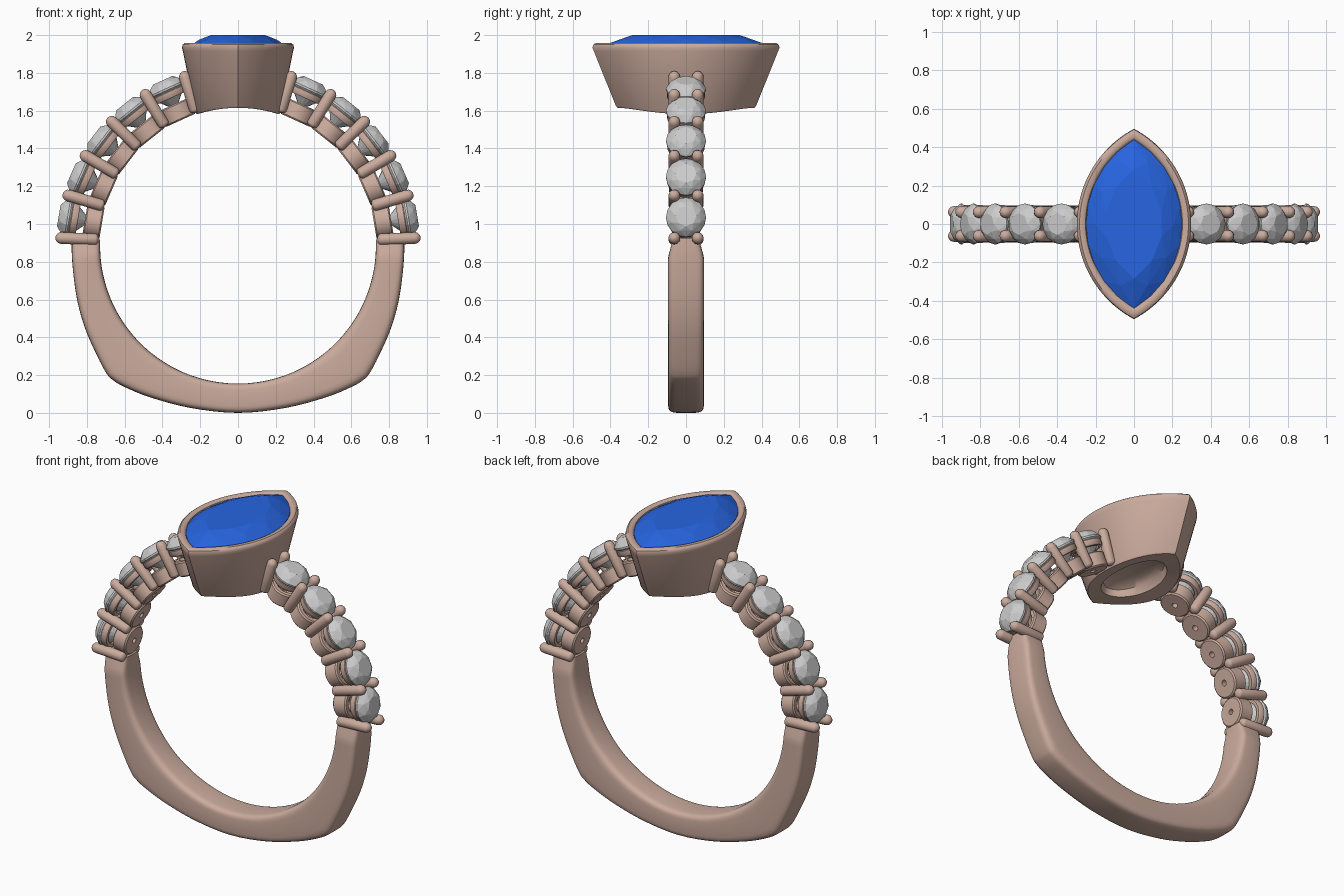
import bpy, bmesh
from math import sin, cos, pi, radians, sqrt, atan2
from mathutils import Matrix, Vector

if "Cube" in bpy.data.objects:
    bpy.data.objects.remove(bpy.data.objects["Cube"])

CZ, RI = 0.885, 0.73            # finger hole centre height and radius


def material(name, rgb):
    m = bpy.data.materials.new(name)
    m.diffuse_color = (*rgb, 1)
    m.use_nodes = True
    m.node_tree.nodes["Principled BSDF"].inputs["Base Color"].default_value = m.diffuse_color
    return m


GOLD = material("rose_metal", (0.60, 0.41, 0.34))
BLUE = material("blue_gem", (0.02, 0.13, 0.75))


def finish(name, bm, mat=None, smooth=True):
    bmesh.ops.recalc_face_normals(bm, faces=bm.faces)
    me = bpy.data.meshes.new(name)
    bm.to_mesh(me)
    bm.free()
    ob = bpy.data.objects.new(name, me)
    bpy.context.collection.objects.link(ob)
    if mat:
        me.materials.append(mat)
    if smooth:
        me.polygons.foreach_set("use_smooth", [True] * len(me.polygons))
        me.set_sharp_from_angle(angle=radians(38))
    return ob


def loft(bm, rings, caps=True, loop=False):
    vs = [[bm.verts.new(p) for p in r] for r in rings]
    n = len(vs[0])
    pairs = list(zip(vs, vs[1:])) + ([(vs[-1], vs[0])] if loop else [])
    for a, b in pairs:
        for i in range(n):
            j = (i + 1) % n
            bm.faces.new((a[i], a[j], b[j], b[i]))
    if caps and not loop:
        bm.faces.new(vs[0])
        bm.faces.new(vs[-1])


def lathe(bm, profile, mat, segs=24, loop=False):
    rings = [[mat @ Vector((r * cos(2 * pi * i / segs), r * sin(2 * pi * i / segs), h))
              for i in range(segs)] for r, h in profile]
    loft(bm, rings, loop=loop)


def radial(deg, side, y=0.0):
    # local z points outward from the finger hole, origin at its centre
    rot = Matrix.Rotation(side * radians(90 - deg), 4, 'Y')
    return Matrix.Translation((0, y, CZ)) @ rot


def hull(bm, pts):
    vs = [bm.verts.new(p) for p in pts]
    res = bmesh.ops.convex_hull(bm, input=vs)
    junk = {g for g in res["geom_interior"] + res["geom_unused"]
            if isinstance(g, bmesh.types.BMVert) and g.is_valid}
    bmesh.ops.delete(bm, geom=list(junk), context='VERTS')


def circle(r, h, n, off=0.0):
    return [Vector((r * cos(2 * pi * (i + off) / n), r * sin(2 * pi * (i + off) / n), h))
            for i in range(n)]


def marquise(a, b, n, off=0.0):
    # pointed oval made of two arcs, half width a, half length b
    R = (a * a + b * b) / (2 * a)
    half = atan2(b, R - a)
    pts = []
    for i in range(n):
        t = (i + off) / n * 2
        s, u = (1, t) if t < 1 else (-1, t - 1)
        ang = -half + 2 * half * u
        pts.append((s * (R * cos(ang) - R + a), s * R * sin(ang)))
    return pts


# lower shank: rounded bar between the finger hole and a squared-off outline
outer = [(0.88, 0.925), (0.88, 0.84), (0.87, 0.72), (0.848, 0.58), (0.807, 0.44),
         (0.745, 0.30), (0.695, 0.207), (0.66, 0.172), (0.60, 0.137), (0.464, 0.082),
         (0.25, 0.026), (0.0, 0.0)]
path = outer + [(-x, z) for x, z in reversed(outer[:-1])]
P = [Vector(p) for p in path]
fine = []
for i in range(len(P) - 1):
    p0, p1, p2, p3 = P[max(i - 1, 0)], P[i], P[i + 1], P[min(i + 2, len(P) - 1)]
    for k in range(4):
        t = k / 4
        fine.append(0.5 * (2 * p1 + (p2 - p0) * t + (2 * p0 - 5 * p1 + 4 * p2 - p3) * t * t
                           + (3 * p1 - p0 - 3 * p2 + p3) * t ** 3))
fine.append(P[-1])
rings = []
for p in fine:
    d = (p - Vector((0, CZ)))
    ro = d.length
    d.normalize()
    w = 0.095 - 0.025 * min(1, max(0, (p.y - 0.82) / 0.1))
    mid, hr = (ro + RI) / 2, (ro - RI) / 2
    ring = []
    for k in range(32):
        c, s = cos(2 * pi * k / 32), sin(2 * pi * k / 32)
        e = 0.38
        r = mid + hr * abs(c) ** e * (1 if c > 0 else -1)
        y = w * abs(s) ** e * (1 if s > 0 else -1)
        ring.append((d.x * r, y, CZ + d.y * r))
    rings.append(ring)
bm = bmesh.new()
loft(bm, rings)
finish("lower_shank", bm, GOLD)

# shoulders: prongs, cups, seat rings and side gems
prongs, cups, seats, gems = (bmesh.new() for _ in range(4))
PR, R0, R1 = 0.031, 0.738, 0.968
bar = [(PR * sin(a), R0 + PR * 0.6 * (1 - cos(a))) for a in (0.15, 0.6, 1.1, pi / 2)]
bar += [(PR * sin(a), R1 - PR * (1 - cos(a))) for a in (pi / 2, 1.1, 0.6, 0.15)]
for side in (1, -1):
    for i in range(6):
        for y in (-0.062, 0.062):
            lathe(prongs, bar, radial(2.5 + 14 * i, side, y), 16)
    for i in range(5):
        m = radial(9.5 + 14 * i, side)
        lathe(cups, [(0.017, 0.73), (0.082, 0.73), (0.09, 0.738), (0.09, 0.815),
                     (0.082, 0.822), (0.06, 0.822), (0.017, 0.775)], m, 28, True)
        lathe(seats, [(0.094, 0.858), (0.1, 0.866), (0.1, 0.893), (0.094, 0.9),
                      (0.082, 0.9), (0.075, 0.858)], m, 28, True)
        pts = (circle(0.056, 0.962, 8) + circle(0.084, 0.945, 8, 0.5)
               + circle(0.106, 0.915, 16) + circle(0.106, 0.905, 16)
               + circle(0.055, 0.852, 8, 0.5) + [Vector((0, 0, 0.79))])
        hull(gems, [m @ p for p in pts])
finish("shoulder_prongs", prongs, GOLD)
finish("shoulder_cups", cups, GOLD)
finish("seat_rings", seats, GOLD)
finish("side_gems", gems, None, False)

# bezel: tapered pointed-oval cup, underside follows the finger hole
N = 72


def level(a, b, z):
    return [(x, y, z) for x, y in marquise(a, b, N)]


def under(a, b):
    return [(x, y, CZ + sqrt(RI * RI - x * x)) for x, y in marquise(a, b, N)]


def oval(a, b, z=None):
    # ring matched point by point to the marquise, for the round recess
    out = []
    for x, y in marquise(a, b, N):
        t = atan2(y / b, x / a)
        ex, ey = a * cos(t), b * sin(t)
        out.append((ex, ey, z if z else CZ + sqrt(RI * RI - ex * ex)))
    return out


bm = bmesh.new()
loft(bm, [oval(0.09, 0.17, 1.675), oval(0.125, 0.225, 1.65), oval(0.14, 0.24),
          under(0.218, 0.362), [(x, y, z + 0.012) for x, y, z in under(0.226, 0.372)],
          level(0.292, 0.488, 1.915), level(0.297, 0.495, 1.934), level(0.293, 0.491, 1.949),
          level(0.283, 0.479, 1.957), level(0.262, 0.452, 1.957), level(0.252, 0.440, 1.950),
          level(0.246, 0.432, 1.93), level(0.20, 0.36, 1.87)])
finish("bezel", bm, GOLD)

# centre gem: faceted marquise with flat table
bm = bmesh.new()
pts = [Vector((x, y, z)) for a, b, z, n, o in (
    (0.150, 0.285, 2.0, 10, 0.0), (0.205, 0.375, 1.976, 10, 0.5),
    (0.250, 0.440, 1.945, 20, 0.0), (0.250, 0.440, 1.935, 20, 0.0),
    (0.130, 0.230, 1.83, 10, 0.5)) for x, y in marquise(a, b, n, o)]
hull(bm, pts + [Vector((0, 0, 1.73))])
finish("centre_gem", bm, BLUE, False)
